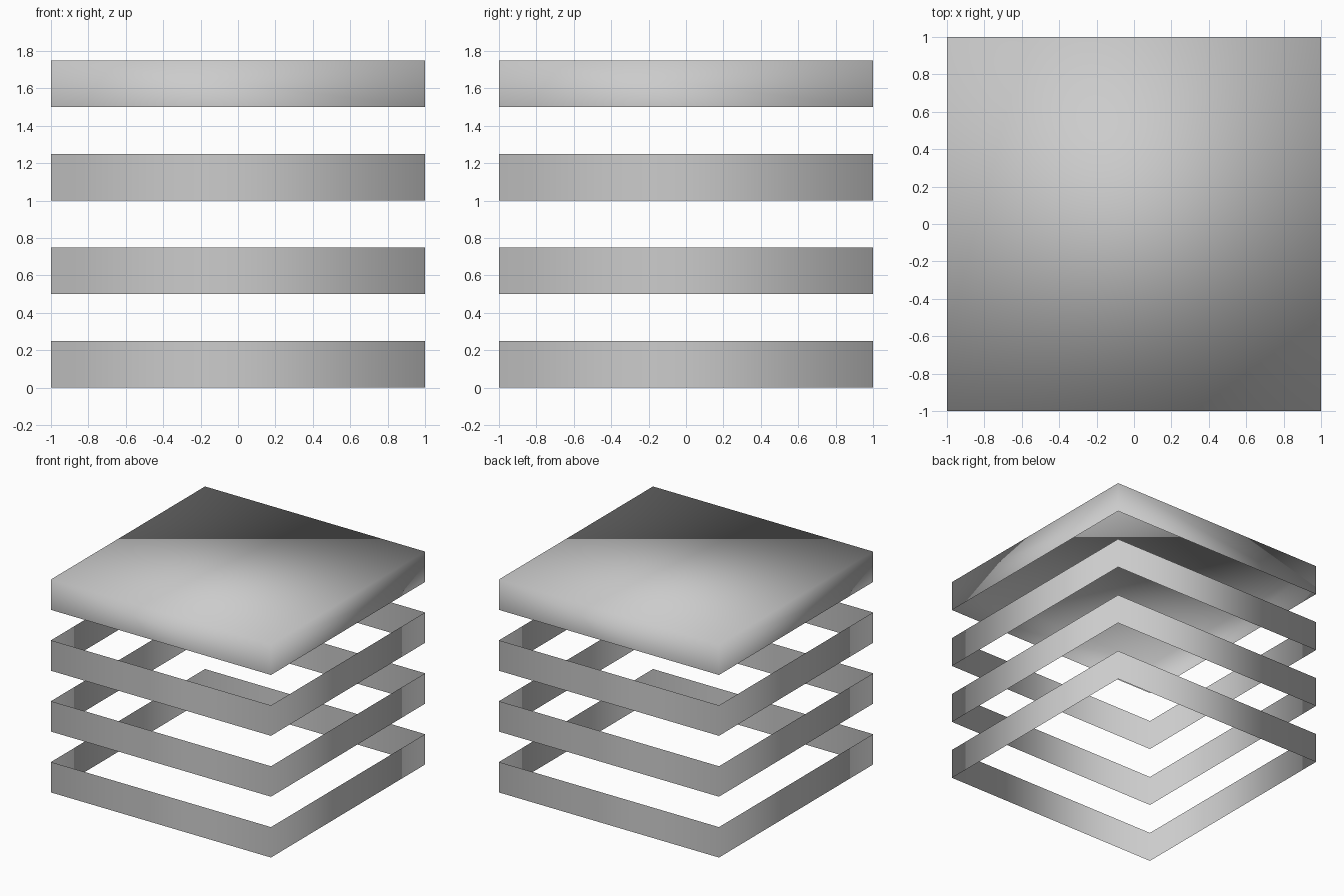
import bpy, bmesh

if "Cube" in bpy.data.objects:
    bpy.data.objects.remove(bpy.data.objects["Cube"])

SIZE, HEIGHT, STEP = 2.0, 0.25, 0.5


def square_band(name, z, capped=False):
    """Thin open square band, optionally closed on top."""
    bm = bmesh.new()
    bmesh.ops.create_cube(bm, size=1.0)
    bmesh.ops.scale(bm, vec=(SIZE, SIZE, HEIGHT), verts=bm.verts)
    bmesh.ops.translate(bm, vec=(0, 0, HEIGHT / 2), verts=bm.verts)
    bm.normal_update()
    limit = 0.5 if not capped else 2.0
    drop = [f for f in bm.faces if f.normal.z < -0.5 or f.normal.z > limit]
    bmesh.ops.delete(bm, geom=drop, context='FACES_ONLY')
    for f in bm.faces:
        f.smooth = True
    mesh = bpy.data.meshes.new(name)
    bm.to_mesh(mesh)
    bm.free()
    obj = bpy.data.objects.new(name, mesh)
    obj.location.z = z
    bpy.context.collection.objects.link(obj)


# Three open bands
for i, name in enumerate(("lower_band", "middle_band", "upper_band")):
    square_band(name, i * STEP)

# Lid, open underneath
square_band("top_lid", 3 * STEP, capped=True)
